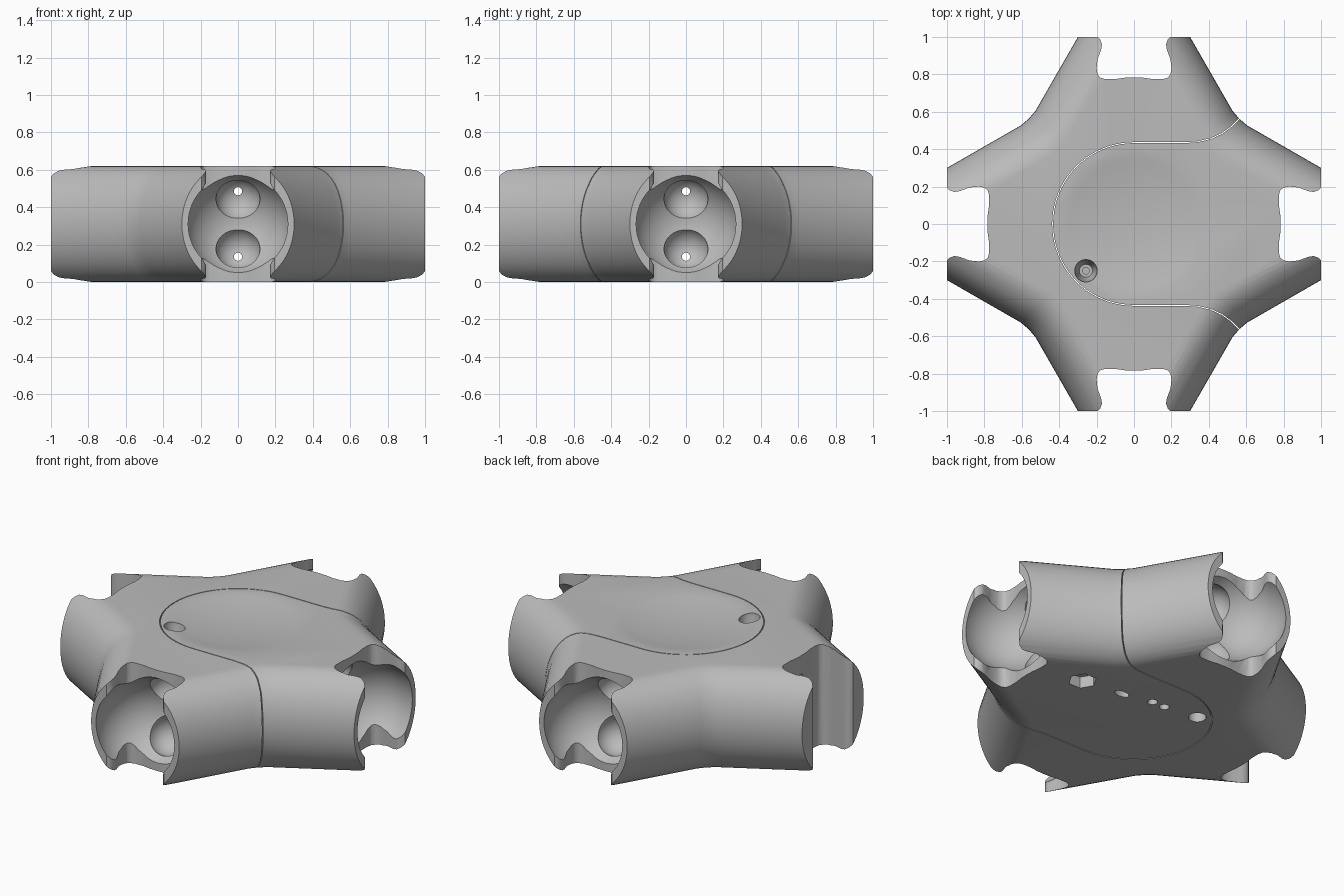
import bpy, bmesh, math
from mathutils import Matrix, Vector

if "Cube" in bpy.data.objects:
    bpy.data.objects.remove(bpy.data.objects["Cube"], do_unlink=True)

MID = 0.31          # half height of the hub
TOP = 2 * MID

grey = bpy.data.materials.new("plain grey")
grey.use_nodes = True
grey.diffuse_color = (0.5, 0.5, 0.5, 1)
grey.node_tree.nodes["Principled BSDF"].inputs["Base Color"].default_value = (0.5, 0.5, 0.5, 1)


def add_object(name, bm):
    bmesh.ops.recalc_face_normals(bm, faces=bm.faces)
    mesh = bpy.data.meshes.new(name)
    bm.to_mesh(mesh)
    bm.free()
    mesh.materials.append(grey)
    obj = bpy.data.objects.new(name, mesh)
    bpy.context.collection.objects.link(obj)
    return obj


def loft(rings):
    """Closed solid through a stack of matching rings."""
    bm = bmesh.new()
    rows = [[bm.verts.new(p) for p in ring] for ring in rings]
    n = len(rows[0])
    for low, high in zip(rows, rows[1:]):
        for i in range(n):
            j = (i + 1) % n
            bm.faces.new((low[i], low[j], high[j], high[i]))
    bm.faces.new(rows[0][::-1])
    bm.faces.new(rows[-1])
    return bm


def prism(points, z0, z1):
    return loft([[(x, y, z) for x, y in points] for z in (z0, z1)])


def ball(centre, radius, segments=48):
    bm = bmesh.new()
    bmesh.ops.create_uvsphere(bm, u_segments=segments, v_segments=segments // 2,
                              radius=radius, matrix=Matrix.Translation(centre))
    return bm


def disc(x, y, radius, sides=24, stretch=1.0):
    return [(x + stretch * radius * math.cos(math.tau * i / sides),
             y + radius * math.sin(math.tau * i / sides)) for i in range(sides)]


def cut(target, bm, angle=0.0):
    """Subtract a solid, turned about z, from the target."""
    bm.transform(Matrix.Rotation(angle, 4, "Z"))
    cutter = add_object("cutter", bm)
    cutter.hide_render = True
    mod = target.modifiers.new("cut", "BOOLEAN")
    mod.operation = "DIFFERENCE"
    mod.solver = "EXACT"
    mod.object = cutter
    bpy.context.view_layer.objects.active = target
    bpy.ops.object.modifier_apply(modifier=mod.name)
    bpy.data.objects.remove(cutter, do_unlink=True)


# Hub body: four-armed outline with elliptical side walls
def outline(inset, z):
    w = 0.3 - inset / 0.874
    c = 0.555 - inset * 0.735
    dx, dy = 0.05, 0.028
    quarter = [(1, -w), (1, w), (c + dx, c - dy), (c + 0.008, c + 0.008), (c - dy, c + dx)]
    ring = []
    for k in range(4):
        turn = Matrix.Rotation(k * math.pi / 2, 4, "Z")
        ring += [turn @ Vector((x, y, z)) for x, y in quarter]
    return ring


steps = 24
rings = []
for i in range(steps + 1):
    a = math.pi * (i / steps - 0.5)
    rings.append(outline(0.22 * (1 - math.cos(a)), MID + MID * math.sin(a)))
hub = add_object("hub_body", loft(rings))

# Notch profile, one half, mirrored across the arm axis
half = [(1.1, 0.21), (1.0, 0.195), (0.985, 0.18), (0.96, 0.171), (0.93, 0.176),
        (0.88, 0.195), (0.83, 0.2), (0.80, 0.195), (0.782, 0.18), (0.775, 0.155),
        (0.775, 0.1), (0.782, 0.05)]
notch = half + [(0.784, 0)] + [(x, -y) for x, y in reversed(half)]

# Arm sockets: cup, open notch, two seats and their bores
for k in range(4):
    turn = k * math.pi / 2
    cut(hub, ball((0.9, 0, MID), 0.285, 64), turn)
    cut(hub, prism(notch, -0.1, TOP + 0.1), turn)
    for side in (-1, 1):
        cut(hub, ball((0.68, 0, MID + side * 0.13), 0.118, 40), turn)
for turn in (0, math.pi / 2):
    for side in (-1, 1):
        bore = prism(disc(0, 0, 0.022, 16), -0.9, 0.9)
        bore.transform(Matrix.Translation((0, 0, MID + side * 0.175)) @ Matrix.Rotation(math.pi / 2, 4, "Y"))
        cut(hub, bore, turn)

# Shallow round dish on top
dish, depth = 0.39, 0.035
radius = (dish ** 2 + depth ** 2) / (2 * depth)
cut(hub, ball((0, 0, TOP - depth + radius), radius, 160))

# Countersunk screw hole on top
cut(hub, loft([[(x, y, z) for x, y in disc(-0.257, -0.25, r)]
               for r, z in ((0.035, 0.5), (0.06, TOP - 0.02), (0.06, TOP + 0.05))]))
cut(hub, prism(disc(-0.257, -0.25, 0.018, 16), 0.36, 0.55))

# Underside openings: screw hole, two pin holes, slot and hexagonal pocket
for x, y, r, sides, stretch in ((-0.25, 0.25, 0.05, 24, 1), (-0.035, 0.22, 0.028, 20, 1),
                                (0.05, 0.22, 0.028, 20, 1), (0.24, 0.18, 0.025, 20, 2),
                                (0.5, 0.15, 0.08, 6, 1)):
    cut(hub, prism(disc(x, y, r, sides, stretch), -0.05, 0.07))

# Seam between the two shells: a hairline gap
R = 0.435
path = [(0.64, 0.66), (0.56, 0.56), (0.52, 0.52), (0.47, 0.484), (0.41, 0.456), (0.34, 0.44), (0.27, R)]
arc = [(R * math.cos(a), R * math.sin(a))
       for a in (math.pi * (0.5 + i / 40) for i in range(41))]
path = path + arc + [(x, -y) for x, y in reversed(path)]
left, right = [], []
for i, p in enumerate(path):
    before, after = Vector(path[max(i - 1, 0)]), Vector(path[min(i + 1, len(path) - 1)])
    t = (after - before).normalized()
    side = Vector((-t.y, t.x)) * 0.0025
    left.append(tuple(Vector(p) + side))
    right.append(tuple(Vector(p) - side))
cut(hub, prism(left + right[::-1], -0.1, TOP + 0.1))

bpy.ops.object.select_all(action="DESELECT")
hub.select_set(True)
bpy.context.view_layer.objects.active = hub
bpy.ops.object.shade_smooth_by_angle(angle=math.radians(35))
